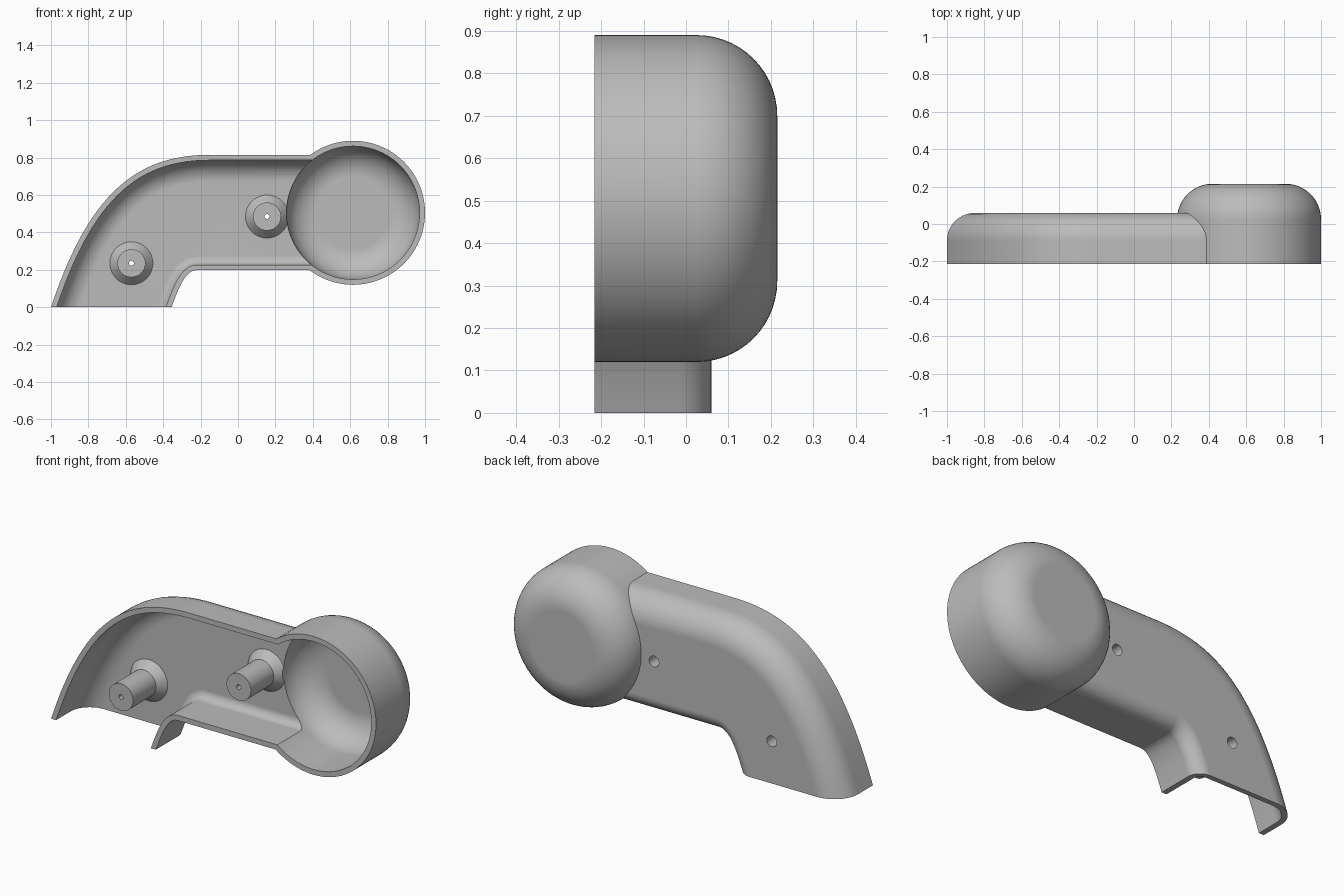
import bpy, bmesh
from math import sin, cos, pi, radians
from mathutils import Vector
from mathutils.geometry import interpolate_bezier

if "Cube" in bpy.data.objects:
    bpy.data.objects.remove(bpy.data.objects["Cube"])

WALL = 0.029
FRONT = -0.215          # open rim plane
ARM_BACK = 0.06
DOME_BACK = 0.215
DOME_X, DOME_Z, DOME_R = 0.615, 0.505, 0.385
POSTS = [(-0.57, 0.235), (0.155, 0.485)]

grey = bpy.data.materials.new("plain_grey")
grey.use_nodes = True
grey.diffuse_color = (0.5, 0.5, 0.5, 1)
grey.node_tree.nodes["Principled BSDF"].inputs["Base Color"].default_value = (0.5, 0.5, 0.5, 1)


def loft(name, rings):
    """Closed solid through a list of equal-length closed rings."""
    bm = bmesh.new()
    rows = [[bm.verts.new(p) for p in ring] for ring in rings]
    n = len(rows[0])
    for a, b in zip(rows, rows[1:]):
        for i in range(n):
            j = (i + 1) % n
            bm.faces.new((a[i], a[j], b[j], b[i]))
    bm.faces.new(rows[0])
    bm.faces.new(rows[-1])
    bmesh.ops.recalc_face_normals(bm, faces=bm.faces)
    mesh = bpy.data.meshes.new(name)
    bm.to_mesh(mesh)
    bm.free()
    mesh.materials.append(grey)
    ob = bpy.data.objects.new(name, mesh)
    bpy.context.collection.objects.link(ob)
    return ob


def lathe(name, profile, x, z, segs):
    """Solid of revolution about a y-directed axis; profile is (radius, y)."""
    angles = [2 * pi * i / segs for i in range(segs)]
    return loft(name, [[Vector((x + r * cos(a), y, z + r * sin(a))) for a in angles]
                       for r, y in profile])


def box(name, lo, hi):
    return loft(name, [[Vector((x, y, z)) for x, y in
                        ((lo[0], lo[1]), (hi[0], lo[1]), (hi[0], hi[1]), (lo[0], hi[1]))]
                       for z in (lo[2], hi[2])])


def combine(target, tool, operation):
    """Apply a boolean and discard the tool object."""
    mod = target.modifiers.new("combine", 'BOOLEAN')
    mod.operation, mod.solver, mod.object = operation, 'EXACT', tool
    bpy.context.view_layer.objects.active = target
    bpy.ops.object.modifier_apply(modifier=mod.name)
    bpy.data.objects.remove(tool)


def edge_path(p0, p1, p2, p3, side):
    """Arm outline: straight lead-in, bend, straight run; returns (point, inward normal)."""
    p0, p1, p2, p3 = (Vector((x, 0, z)) for x, z in (p0, p1, p2, p3))
    pts = [p0 - (p1 - p0).normalized() * 0.25]
    pts += interpolate_bezier(p0, p1, p2, p3, 28)
    pts.append(Vector((0.5, 0, p3.z)))
    out = []
    for i, p in enumerate(pts):
        t = (pts[min(i + 1, len(pts) - 1)] - pts[max(i - 1, 0)]).normalized()
        if i == 1:
            t = (p1 - p0).normalized()
        elif i == len(pts) - 2:
            t = Vector((1, 0, 0))
        out.append((p, Vector((t.z, 0, -t.x)) * side))
    return out


def fillet(radius, inset, back, steps=10):
    """(offset from outline, y) along a rounded back edge, wall to back."""
    rho = radius - inset
    return [(radius - rho * cos(pi / 2 * k / steps),
             back - radius + rho * sin(pi / 2 * k / steps)) for k in range(steps + 1)]


def arm_solid(name, inset):
    upper = edge_path((-1, 0), (-0.8, 0.6), (-0.55, 0.815), (-0.15, 0.815), 1)
    lower = edge_path((-0.355, 0), (-0.315, 0.11), (-0.28, 0.198), (-0.22, 0.198), -1)
    up_sec = [(inset, -0.35)] + fillet(0.145, inset, ARM_BACK)
    low_sec = [(inset, -0.35)] + fillet(0.075, inset, ARM_BACK)
    rings = []
    for (pu, nu), (pl, nl) in zip(upper, lower):
        ring = [pu + nu * o + Vector((0, y, 0)) for o, y in up_sec]
        ring += [pl + nl * o + Vector((0, y, 0)) for o, y in reversed(low_sec)]
        rings.append(ring)
    return loft(name, rings)


def dome_solid(name, inset):
    curve = [(DOME_R - o, y) for o, y in fillet(0.19, inset, DOME_BACK, 14)]
    return lathe(name, [(DOME_R - inset, -0.35)] + curve, DOME_X, DOME_Z, 96)


# Outer body, hollowed to a thin shell
shell = arm_solid("half_shell", 0)
combine(shell, dome_solid("dome", 0), 'UNION')
combine(shell, arm_solid("arm_cavity", WALL), 'DIFFERENCE')

# Screw posts with conical feet
for x, z in POSTS:
    floor = ARM_BACK - WALL
    foot = [(0.075, -0.3), (0.075, floor - 0.045), (0.115, floor), (0.115, floor + 0.012)]
    combine(shell, lathe("screw_post", foot, x, z, 40), 'UNION')

combine(shell, dome_solid("dome_cavity", WALL), 'DIFFERENCE')

# Trim to the open rim and the flat lower end
combine(shell, box("rim_cut", (-2, -1, -1), (2, FRONT, 2)), 'DIFFERENCE')
combine(shell, box("end_cut", (-2, -1, -1), (2, 1, 0)), 'DIFFERENCE')

# Screw holes: wide from the back, narrow at the post tip
for x, z in POSTS:
    hole = [(0.013, -0.4), (0.013, -0.1), (0.03, -0.1), (0.03, 0.2)]
    combine(shell, lathe("screw_hole", hole, x, z, 24), 'DIFFERENCE')

# Smooth shading with crisp edges
bpy.ops.object.select_all(action='DESELECT')
shell.select_set(True)
bpy.context.view_layer.objects.active = shell
bpy.ops.object.shade_smooth_by_angle(angle=radians(30))
weighted = shell.modifiers.new("even_normals", 'WEIGHTED_NORMAL')
weighted.keep_sharp = True
